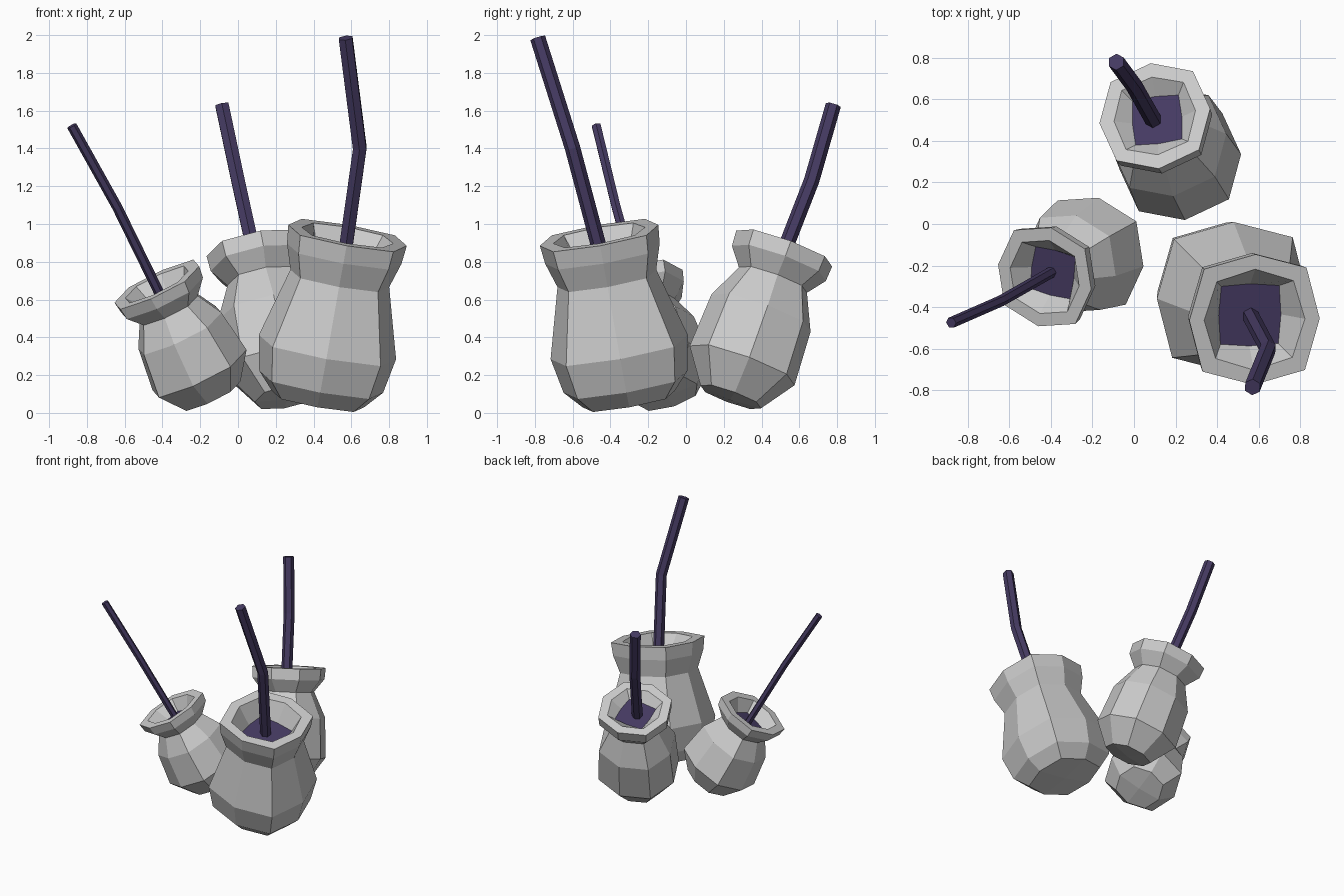
import bpy, bmesh, math
from mathutils import Vector, Matrix

cube = bpy.data.objects.get("Cube")
if cube:
    bpy.data.objects.remove(cube, do_unlink=True)

SIDES = 8


def material(name, colour):
    mat = bpy.data.materials.new(name)
    mat.use_nodes = True
    mat.diffuse_color = colour
    mat.node_tree.nodes["Principled BSDF"].inputs["Base Color"].default_value = colour
    return mat


clay = material("grey clay", (0.6, 0.6, 0.6, 1))
purple = material("dark purple", (0.06, 0.043, 0.122, 1))


def add_object(name, bm, mat, matrix):
    bmesh.ops.recalc_face_normals(bm, faces=bm.faces)
    mesh = bpy.data.meshes.new(name)
    bm.to_mesh(mesh)
    bm.free()
    mesh.transform(matrix)
    mesh.materials.append(mat)
    obj = bpy.data.objects.new(name, mesh)
    bpy.context.collection.objects.link(obj)


def ring(bm, radius, height, squareness):
    # Eight points; odd ones are corners, even ones are side middles
    points = []
    for k in range(SIDES):
        r = radius * (1 if k % 2 else squareness)
        a = math.tau * k / SIDES
        points.append(bm.verts.new((r * math.cos(a), r * math.sin(a), height)))
    return points


def cap(bm, loop, height):
    # Four quads meeting in the middle
    centre = bm.verts.new((0, 0, height))
    for k in range(0, SIDES, 2):
        bm.faces.new((centre, loop[k], loop[k + 1], loop[(k + 2) % SIDES]))


def jar(name, rim, axis, spin, squareness, profile, opening, well, depth):
    turn = Vector((0, 0, 1)).rotation_difference(Vector(axis)).to_matrix().to_4x4()
    place = Matrix.Translation(rim) @ turn @ Matrix.Rotation(math.radians(spin), 4, "Z")

    # Pot: outside from the base up to the rim, then down into the well
    bm = bmesh.new()
    loops = [ring(bm, r, h, squareness) for r, h in reversed(profile)]
    loops.append(ring(bm, opening, 0, 0.93))
    loops.append(ring(bm, well, -depth, 0.76))
    loops.append(ring(bm, well * 0.9, -depth - 0.05, 0.76))
    for low, high in zip(loops, loops[1:]):
        for k in range(SIDES):
            n = (k + 1) % SIDES
            bm.faces.new((low[k], low[n], high[n], high[k]))
    cap(bm, loops[0], profile[-1][1] - 0.015)
    cap(bm, loops[-1], -depth - 0.05)
    add_object(name + "_jar", bm, clay, place)

    # Liquid surface inside the well, facing up
    bm = bmesh.new()
    cap(bm, ring(bm, well, -depth, 0.76), -depth)
    add_object(name + "_liquid", bm, purple, place)


def straw(name, points, radius):
    curve = bpy.data.curves.new(name, "CURVE")
    curve.dimensions = "3D"
    curve.bevel_depth = radius
    curve.bevel_resolution = 1
    curve.use_fill_caps = True
    spline = curve.splines.new("POLY")
    spline.points.add(len(points) - 1)
    for p, co in zip(spline.points, points):
        p.co = (*co, 1)
    spline.use_smooth = False
    curve.materials.append(purple)
    bpy.context.collection.objects.link(bpy.data.objects.new(name, curve))


# Large front jar
jar("large", (0.58, -0.46, 0.94), (0.18, -0.18, 1), 0, 0.9,
    [(0.354, 0), (0.342, -0.1), (0.295, -0.235), (0.41, -0.61), (0.37, -0.8), (0.275, -0.895)],
    0.265, 0.2, 0.13)
straw("large_straw", [(0.56, -0.44, 0.8), (0.645, -0.6, 1.4), (0.57, -0.785, 1.985)], 0.041)

# Medium back jar
jar("medium", (0.1, 0.52, 0.87), (-0.2, 0.36, 1), 6, 0.95,
    [(0.286, 0), (0.28, -0.085), (0.203, -0.18), (0.296, -0.37), (0.313, -0.67), (0.18, -0.85)],
    0.215, 0.16, 0.06)
straw("medium_straw", [(0.11, 0.47, 0.73), (0, 0.665, 1.23), (-0.085, 0.78, 1.63)], 0.041)

# Small left jar
jar("small", (-0.43, -0.255, 0.68), (-0.5, -0.26, 1), -11, 0.93,
    [(0.27, 0), (0.26, -0.065), (0.185, -0.145), (0.265, -0.28), (0.3, -0.52), (0.185, -0.665)],
    0.2, 0.15, 0.09)
straw("small_straw", [(-0.385, -0.225, 0.57), (-0.64, -0.37, 1.09), (-0.88, -0.475, 1.52)], 0.027)
